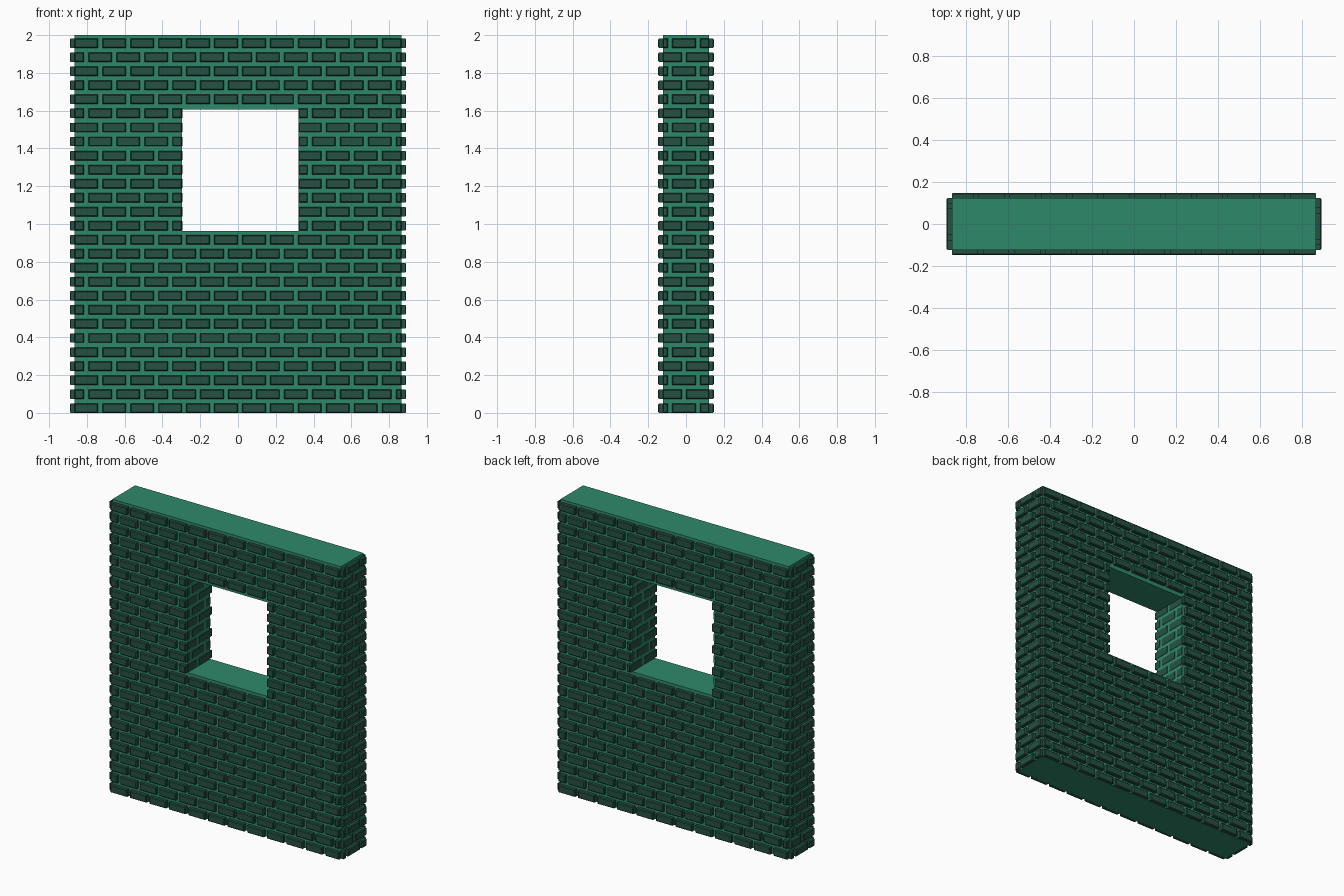
import bpy, bmesh
from mathutils import Vector

cube = bpy.data.objects.get("Cube")
if cube:
    bpy.data.objects.remove(cube, do_unlink=True)

# Main dimensions
HX, HY, TOP = 0.866, 0.123, 2.0             # half width, half depth, height of the core
WX0, WX1, WZ0, WZ1 = -0.297, 0.321, 0.963, 1.607   # window opening
ROWS, ROW_PITCH, BRICK_H = 27, 0.0743, 0.05
PITCH, BRICK_L, PROUD = 0.148, 0.125, 0.0245


def make_material(name, color):
    m = bpy.data.materials.new(name)
    m.use_nodes = True
    m.diffuse_color = (*color, 1)
    m.node_tree.nodes["Principled BSDF"].inputs["Base Color"].default_value = (*color, 1)
    return m


MORTAR = make_material("green mortar", (0.028, 0.25, 0.145))
BRICK = make_material("dark green brick", (0.019, 0.083, 0.054))


def make_object(name, bm, material):
    bmesh.ops.recalc_face_normals(bm, faces=bm.faces)
    mesh = bpy.data.meshes.new(name)
    bm.to_mesh(mesh)
    bm.free()
    mesh.materials.append(material)
    ob = bpy.data.objects.new(name, mesh)
    bpy.context.collection.objects.link(ob)
    return ob


def loft(bm, rings):
    for a, b in zip(rings, rings[1:]):
        for i in range(4):
            j = (i + 1) % 4
            bm.faces.new((a[i], a[j], b[j], b[i]))


# Wall core: a square ring around the window opening
bm = bmesh.new()


def ring(x0, x1, z0, z1, y):
    return [bm.verts.new((x, y, z)) for x, z in ((x0, z0), (x1, z0), (x1, z1), (x0, z1))]


outer_front, outer_back = (ring(-HX, HX, 0, TOP, y) for y in (-HY, HY))
inner_front, inner_back = (ring(WX0, WX1, WZ0, WZ1, y) for y in (-HY, HY))
loft(bm, [outer_front, outer_back, inner_back, inner_front, outer_front])
make_object("wall_core", bm, MORTAR)


def add_brick(bm, origin, along, out, u0, u1, z0, z1, proud):
    """Brick on a wall plane, with a small chamfer round its outer face."""
    c = min(0.005, proud * 0.4, (u1 - u0) * 0.3)
    rings = []
    for depth, inset in ((-0.004, 0), (proud - c, 0), (proud, c)):
        corners = ((u0 + inset, z0 + inset), (u1 - inset, z0 + inset),
                   (u1 - inset, z1 - inset), (u0 + inset, z1 - inset))
        rings.append([bm.verts.new(origin + along * u + out * depth + Vector((0, 0, z)))
                      for u, z in corners])
    loft(bm, rings)
    bm.faces.new(rings[-1])
    bm.faces.new(rings[0][::-1])


def brick_face(name, origin, along, out, half, phase, rows, hole=None, proud=PROUD):
    """Staggered courses across one face, clipped at its ends and at the opening."""
    bm = bmesh.new()
    origin, along, out = Vector(origin), Vector(along), Vector(out)
    for r in rows:
        z0 = r * ROW_PITCH
        z1 = z0 + BRICK_H
        spans = [(-half, half)]
        if hole and z1 > WZ0 + 0.01 and z0 < WZ1 - 0.01:
            spans = [(-half, hole[0]), (hole[1], half)]
        start = -half + phase - (r % 2) * PITCH / 2
        for s0, s1 in spans:
            for k in range(-2, int(2 * half / PITCH) + 3):
                u0 = max(start + k * PITCH, s0)
                u1 = min(start + k * PITCH + BRICK_L, s1)
                if u1 - u0 > 0.008:
                    add_brick(bm, origin, along, out, u0, u1, z0, z1, proud)
    make_object(name, bm, BRICK)


# Brick courses on the four outer faces
every = range(ROWS)
brick_face("front_bricks", (0, -HY, 0), (1, 0, 0), (0, -1, 0), HX, 0, every, (WX0, WX1))
brick_face("back_bricks", (0, HY, 0), (-1, 0, 0), (0, 1, 0), HX, 0, every, (-WX1, -WX0))
brick_face("left_end_bricks", (HX, 0, 0), (0, 1, 0), (1, 0, 0), HY, 0.05, every)
brick_face("right_end_bricks", (-HX, 0, 0), (0, -1, 0), (-1, 0, 0), HY, 0.05, every)

# Nearly flush bricks on the window jambs
jamb = range(13, 22)
brick_face("right_jamb_bricks", (WX0, 0, 0), (0, 1, 0), (1, 0, 0), HY, 0.05, jamb, proud=0.002)
brick_face("left_jamb_bricks", (WX1, 0, 0), (0, -1, 0), (-1, 0, 0), HY, 0.05, jamb, proud=0.002)
